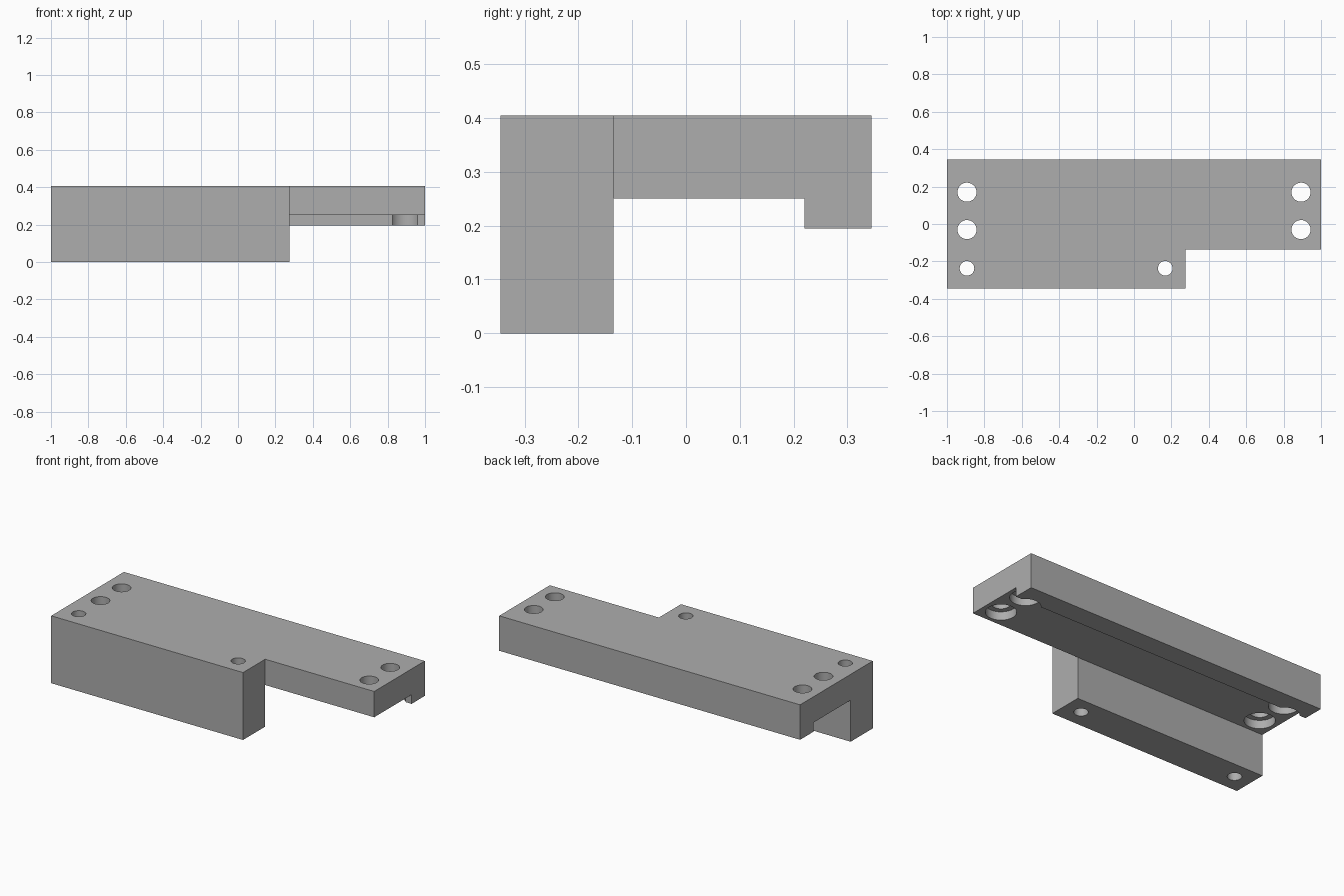
import bpy
import bmesh
from mathutils import Vector

cube = bpy.data.objects.get("Cube")
if cube:
    bpy.data.objects.remove(cube, do_unlink=True)

grey = bpy.data.materials.new("machined grey")
grey.use_nodes = True
colour = (0.42, 0.42, 0.42, 1)
grey.diffuse_color = colour
grey.node_tree.nodes["Principled BSDF"].inputs["Base Color"].default_value = colour

TOP, UNDER, LIP = 0.405, 0.25, 0.195
FRONT, STEP, LIP_Y, BACK = -0.345, -0.135, 0.22, 0.345


def add_object(name, bm):
    bmesh.ops.recalc_face_normals(bm, faces=bm.faces)
    mesh = bpy.data.meshes.new(name)
    bm.to_mesh(mesh)
    bm.free()
    mesh.materials.append(grey)
    obj = bpy.data.objects.new(name, mesh)
    bpy.context.collection.objects.link(obj)
    return obj


def extruded(name, profile, x0, x1):
    """Extrude a (y, z) profile along x."""
    bm = bmesh.new()
    face = bm.faces.new([bm.verts.new((x0, y, z)) for y, z in profile])
    moved = bmesh.ops.extrude_face_region(bm, geom=[face])["geom"]
    verts = [v for v in moved if isinstance(v, bmesh.types.BMVert)]
    bmesh.ops.translate(bm, verts=verts, vec=Vector((x1 - x0, 0, 0)))
    return add_object(name, bm)


def cylinder(name, x, y, radius, z0, z1):
    bm = bmesh.new()
    bmesh.ops.create_cone(bm, cap_ends=True, segments=48, radius1=radius,
                          radius2=radius, depth=z1 - z0)
    bmesh.ops.translate(bm, verts=bm.verts, vec=Vector((x, y, (z0 + z1) / 2)))
    return add_object(name, bm)


def cut(target, cutter):
    cutter.hide_render = True
    mod = target.modifiers.new("cut", 'BOOLEAN')
    mod.operation = 'DIFFERENCE'
    mod.solver = 'EXACT'
    mod.object = cutter
    bpy.ops.object.modifier_apply(modifier=mod.name)
    bpy.data.objects.remove(cutter, do_unlink=True)


# Channel-shaped body: deep front leg, thin plate and short rear lip
body = extruded("mounting_bracket",
                [(FRONT, 0), (STEP, 0), (STEP, UNDER), (LIP_Y, UNDER),
                 (LIP_Y, LIP), (BACK, LIP), (BACK, TOP), (FRONT, TOP)], -1, 1)
bpy.ops.object.select_all(action='DESELECT')
body.select_set(True)
bpy.context.view_layer.objects.active = body

# Front leg stops short of the left end
cut(body, extruded("leg_cutter", [(-1, -1), (STEP, -1), (STEP, 1), (-1, 1)], 0.275, 2))

# Plate holes, counterbored from below
for x in (-0.893, 0.893):
    for y in (-0.03, 0.17):
        cut(body, cylinder("hole_cutter", x, y, 0.051, -1, 1))
        cut(body, cylinder("counterbore_cutter", x, y, 0.083, 0.1, UNDER + 0.05))

# Narrow holes right through the front leg
for x in (-0.893, 0.167):
    cut(body, cylinder("leg_hole_cutter", x, -0.237, 0.039, -1, 1))

bpy.ops.object.shade_smooth_by_angle()
